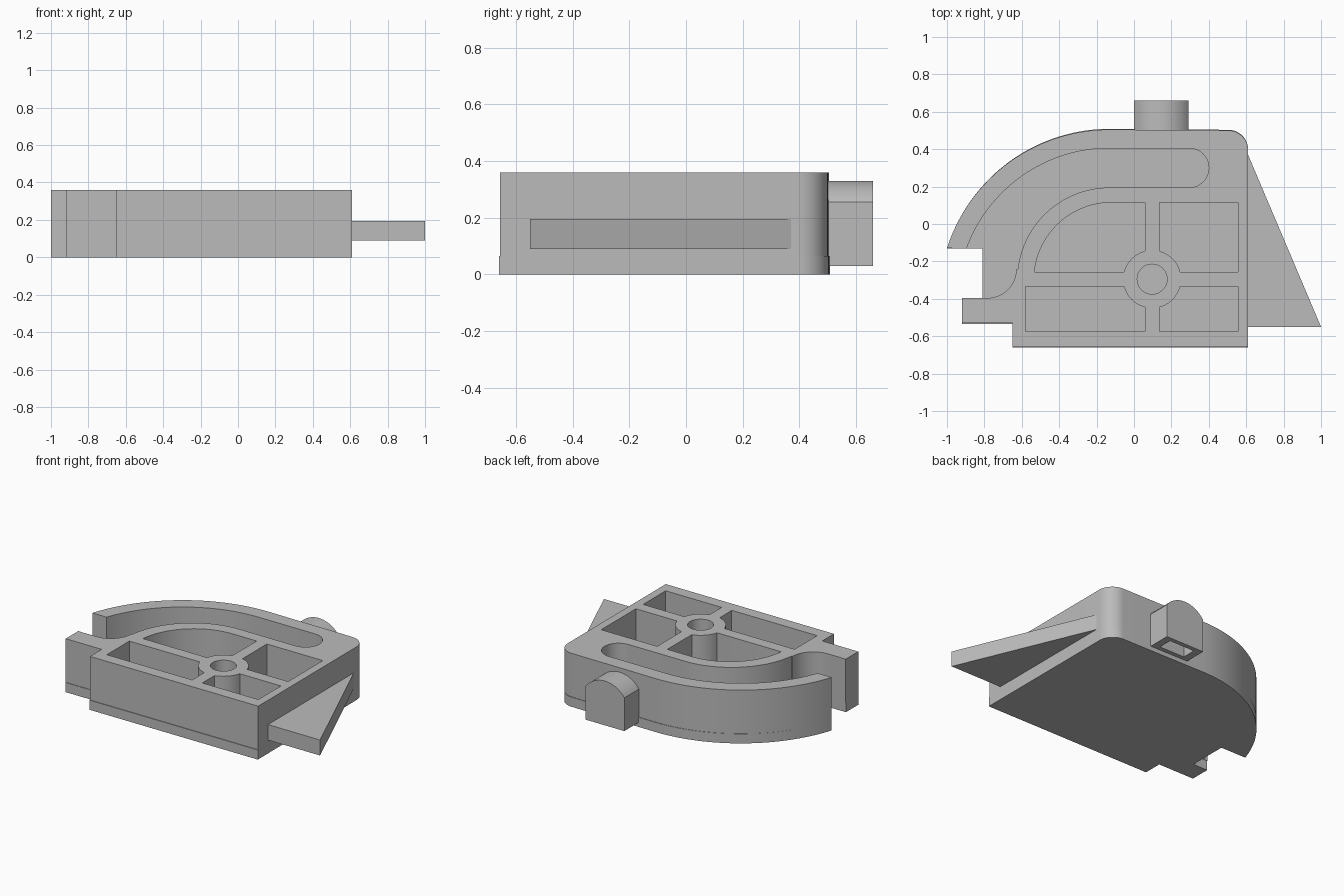
import bpy, bmesh
from math import sin, cos, radians

cube = bpy.data.objects.get("Cube")
if cube:
    bpy.data.objects.remove(cube, do_unlink=True)

grey = bpy.data.materials.new("plain grey")
grey.use_nodes = True
COLOUR = (0.5, 0.5, 0.5, 1)
grey.diffuse_color = COLOUR
grey.node_tree.nodes["Principled BSDF"].inputs["Base Color"].default_value = COLOUR

FLOOR, TOP = 0.065, 0.36


def arc(cx, cy, r, a0, a1, n=24):
    steps = [radians(a0 + (a1 - a0) * i / n) for i in range(n + 1)]
    return [(cx + r * cos(a), cy + r * sin(a)) for a in steps]


def prism(name, outline, lo, hi, upright=False):
    """Extrude an outline along z, or along y when upright."""
    bm = bmesh.new()
    place = (lambda p, d: (p[0], d, p[1])) if upright else (lambda p, d: (p[0], p[1], d))
    face = bm.faces.new([bm.verts.new(place(p, lo)) for p in outline])
    grown = bmesh.ops.extrude_face_region(bm, geom=[face])["geom"]
    moved = [v for v in grown if isinstance(v, bmesh.types.BMVert)]
    shift = (0, hi - lo, 0) if upright else (0, 0, hi - lo)
    bmesh.ops.translate(bm, verts=moved, vec=shift)
    bmesh.ops.recalc_face_normals(bm, faces=bm.faces)
    mesh = bpy.data.meshes.new(name)
    bm.to_mesh(mesh)
    bm.free()
    mesh.materials.append(grey)
    obj = bpy.data.objects.new(name, mesh)
    bpy.context.collection.objects.link(obj)
    return obj


def activate(obj):
    bpy.ops.object.select_all(action='DESELECT')
    obj.select_set(True)
    bpy.context.view_layer.objects.active = obj


def cut(obj, cutter):
    activate(obj)
    mod = obj.modifiers.new("cut", 'BOOLEAN')
    mod.operation, mod.solver, mod.object = 'DIFFERENCE', 'EXACT', cutter
    bpy.ops.object.modifier_apply(modifier=mod.name)
    bpy.data.objects.remove(cutter, do_unlink=True)


# Housing outline: flat front, rounded rear corner, big sweep and side tab
outline = [(-0.65, -0.655), (0.61, -0.655)]
outline += arc(0.505, 0.395, 0.105, 0, 90, 12)
outline += arc(-0.13, -0.409, 0.914, 90, 162.2, 40)
outline += [(-0.81, -0.13), (-0.81, -0.395), (-0.92, -0.395), (-0.92, -0.53), (-0.65, -0.53)]

# Floor plate, with a slight lip, and the walls above it
base = prism("base_plate", [(x, y * 1.007) for x, y in outline], 0, FLOOR)
housing = prism("housing_walls", outline, FLOOR, TOP)

# Curved channel that opens at the left end
channel = arc(-0.13, -0.409, 0.814, 161, 90, 32)
channel += arc(0.295, 0.3, 0.105, 90, -90)
channel += arc(-0.13, -0.3, 0.495, 90, 173, 28)
channel += arc(-0.785, -0.24, 0.156, 0, -90, 14)
channel += [(-0.895, -0.396)]

# Four pockets around the hub, in order of quadrant
HUB = (0.097, -0.295)
corners = [
    [(0.135, 0.115), (0.555, 0.115), (0.555, -0.256)],
    [(-0.53, -0.256)] + arc(-0.12, -0.3, 0.415, 174, 90) + [(0.06, 0.115)],
    [(0.06, -0.575), (-0.58, -0.575), (-0.58, -0.334)],
    [(0.555, -0.334), (0.555, -0.575), (0.135, -0.575)],
]
shapes = [channel, arc(*HUB, 0.08, 0, 350, 35)]
for q, pts in enumerate(corners):
    ring = arc(*HUB, 0.155, q * 90 + 14.5, q * 90 + 75.5, 12)
    shapes.append(ring + pts)
for shape in shapes:
    cut(housing, prism("cutter", shape, -0.1, 0.5))

# Flat triangular fin on the model's left side
fin = prism("side_fin", [(0.6, -0.55), (1, -0.55), (0.61, 0.37), (0.6, 0.37)], 0.09, 0.195)

# Round-topped peg at the back, hollow from below
peg_shape = [(0, 0.03), (0.29, 0.03)] + arc(0.145, 0.152, 0.178, 35.4, 144.6)
peg = prism("rear_peg", peg_shape, 0.495, 0.66, upright=True)
slot = [(0.05, 0.535), (0.24, 0.535), (0.24, 0.63), (0.05, 0.63)]
cut(peg, prism("cutter", slot, -0.1, 0.22))

for obj in (base, housing, fin, peg):
    activate(obj)
    bpy.ops.object.shade_smooth_by_angle(angle=radians(30))
